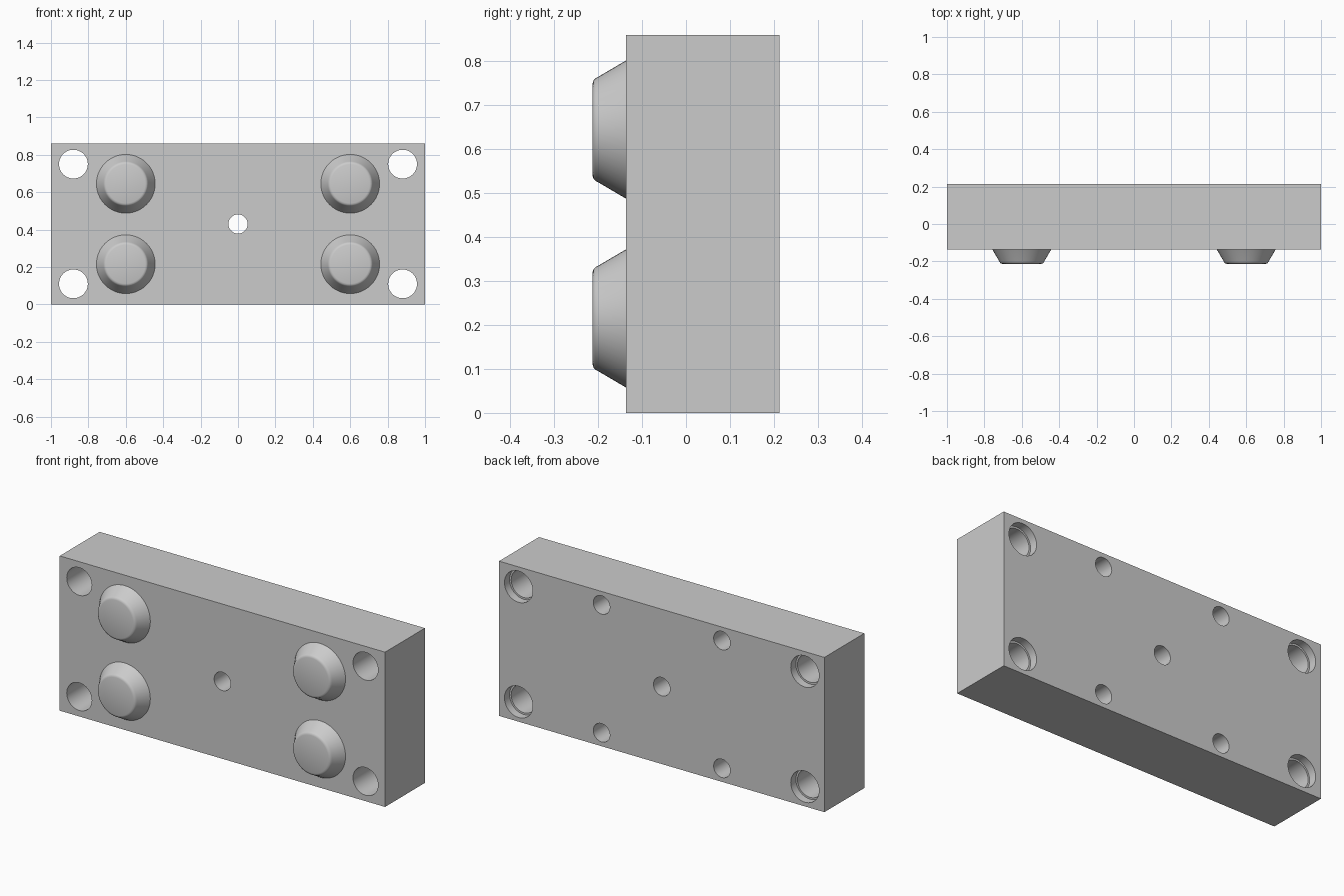
import bpy, bmesh, math

cube = bpy.data.objects.get("Cube")
if cube:
    bpy.data.objects.remove(cube, do_unlink=True)

WIDTH, HEIGHT = 2.0, 0.86
FRONT, BACK = -0.137, 0.213
MID = HEIGHT / 2
OVER = 0.05  # how far cutters stick out of the block

grey = bpy.data.materials.new("plain grey")
grey.use_nodes = True
colour = (0.6, 0.6, 0.6, 1)
grey.diffuse_color = colour
grey.node_tree.nodes["Principled BSDF"].inputs["Base Color"].default_value = colour


def revolve(bm, x, z, profile, sides=48):
    """Closed solid turned around the y axis from (radius, y) points."""
    rings = []
    for r, y in profile:
        rings.append([bm.verts.new((x + r * math.cos(a), y, z + r * math.sin(a)))
                      for a in (2 * math.pi * i / sides for i in range(sides))])
    for a, b in zip(rings, rings[1:]):
        for i in range(sides):
            j = (i + 1) % sides
            bm.faces.new((a[i], a[j], b[j], b[i]))
    bm.faces.new(rings[0])
    bm.faces.new(rings[-1])


def make_object(name, bm):
    bmesh.ops.recalc_face_normals(bm, faces=bm.faces)
    mesh = bpy.data.meshes.new(name)
    bm.to_mesh(mesh)
    bm.free()
    mesh.materials.append(grey)
    obj = bpy.data.objects.new(name, mesh)
    bpy.context.collection.objects.link(obj)
    return obj


def select_only(obj):
    bpy.ops.object.select_all(action='DESELECT')
    obj.select_set(True)
    bpy.context.view_layer.objects.active = obj


def corners(dx, dz):
    return [(sx * dx, MID + sz * dz) for sx in (-1, 1) for sz in (-1, 1)]


# Block
bm = bmesh.new()
bmesh.ops.create_cube(bm, size=1)
for v in bm.verts:
    v.co = (v.co.x * WIDTH, BACK if v.co.y > 0 else FRONT, v.co.z * HEIGHT + MID)
block = make_object("block", bm)

# Hole cutters: counterbored corners, blind back holes, central through hole
bm = bmesh.new()
ledge = BACK - 0.045
for x, z in corners(0.88, 0.32):
    revolve(bm, x, z, [(0.077, FRONT - OVER), (0.077, ledge),
                       (0.087, ledge), (0.087, BACK + OVER)])
for x, z in corners(0.37, 0.355):
    revolve(bm, x, z, [(0.051, BACK - 0.25), (0.051, BACK + OVER)])
revolve(bm, 0, MID, [(0.051, FRONT - OVER), (0.051, BACK + OVER)])
cutter = make_object("hole_cutter", bm)
cutter.hide_render = True

cut = block.modifiers.new("holes", 'BOOLEAN')
cut.operation = 'DIFFERENCE'
cut.solver = 'EXACT'
cut.object = cutter
select_only(block)
bpy.ops.object.modifier_apply(modifier=cut.name)
bpy.data.objects.remove(cutter, do_unlink=True)
bpy.ops.object.shade_smooth_by_angle(angle=math.radians(30))

# Tapered feet with a rounded rim
foot_profile = [(0.157, FRONT + 0.01), (0.157, FRONT), (0.12, -0.2),
                (0.117, -0.206), (0.112, -0.2105), (0.104, -0.213)]
for (x, z) in corners(0.6, 0.215):
    bm = bmesh.new()
    revolve(bm, x, z, foot_profile)
    level = "upper" if z > MID else "lower"
    side = "left" if x > 0 else "right"
    foot = make_object(f"{level}_{side}_foot", bm)
    select_only(foot)
    bpy.ops.object.shade_smooth_by_angle(angle=math.radians(30))
